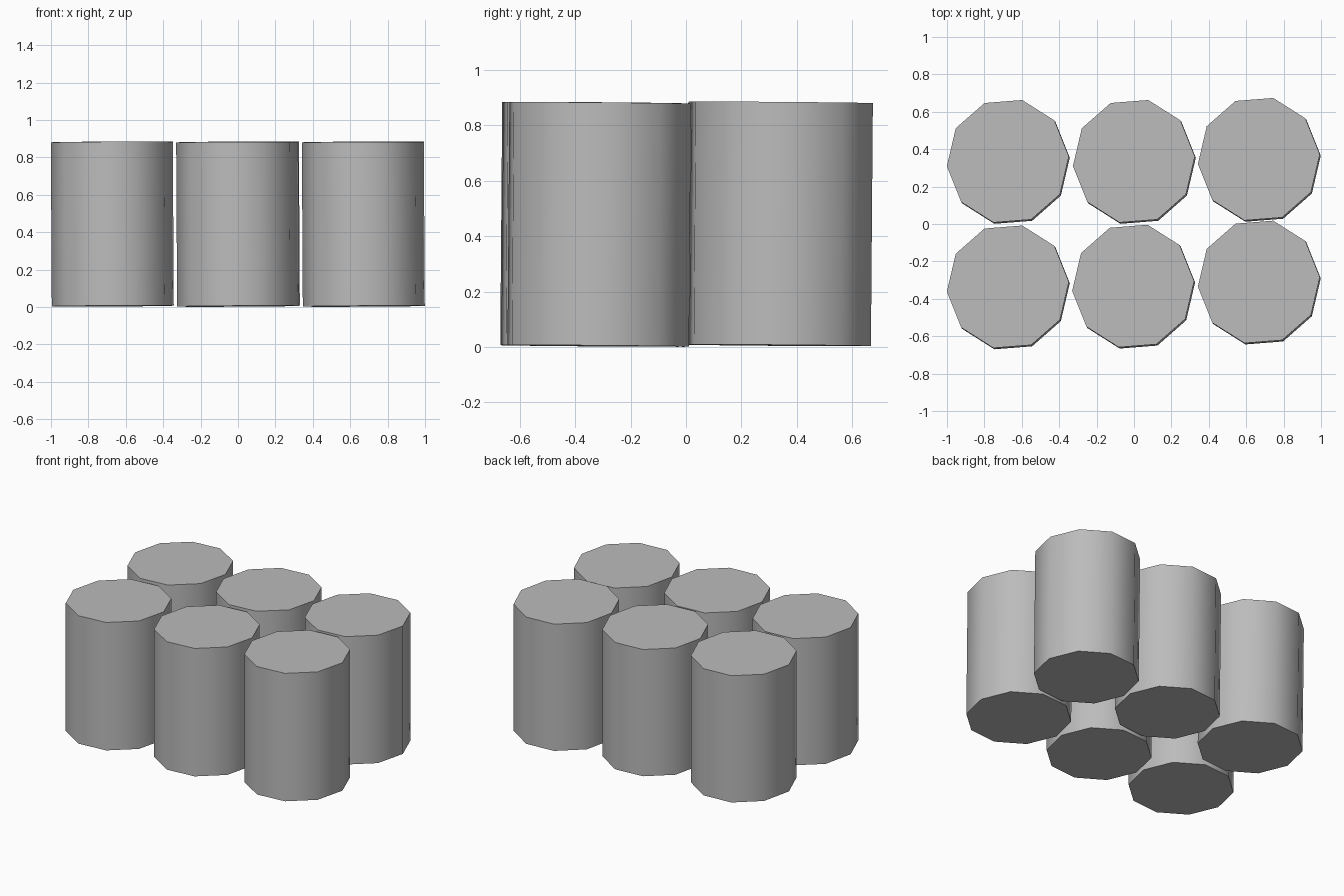
import bpy
import math
from mathutils import Matrix, Vector

if "Cube" in bpy.data.objects:
    bpy.data.objects.remove(bpy.data.objects["Cube"])

RADIUS, HEIGHT, SIDES = 0.327, 0.876, 10
DEPTH_SCALE = 1.03                             # cans are slightly deeper than wide
SPIN = math.radians(4.4)                       # turn of each ten-sided can
LEAN = Vector((-0.005, 0.007, HEIGHT)).normalized()  # slight lean of the pack

# Can centres, laid out in two rows of three
CANS = {
    "front_left_can": (-0.672, -0.339, 0.443),
    "front_middle_can": (-0.002, -0.335, 0.442),
    "front_right_can": (0.670, -0.313, 0.442),
    "back_left_can": (-0.672, 0.332, 0.444),
    "back_middle_can": (0.002, 0.332, 0.444),
    "back_right_can": (0.670, 0.343, 0.444),
}

# Mid grey finish
grey = bpy.data.materials.new("mid_grey")
grey.diffuse_color = (0.5, 0.5, 0.5, 1)
grey.use_nodes = True
grey.node_tree.nodes["Principled BSDF"].inputs["Base Color"].default_value = grey.diffuse_color


def add_can(name, centre):
    """Ten-sided can with smooth walls and crisp flat ends."""
    bpy.ops.mesh.primitive_cylinder_add(vertices=SIDES, radius=RADIUS, depth=HEIGHT)
    can = bpy.context.object
    can.name = name
    # Bring the first vertex round to +x, then apply the spin
    first = can.data.vertices[0].co
    turn = Matrix.Rotation(SPIN - math.atan2(first.y, first.x), 4, 'Z')
    deepen = Matrix.Diagonal((1, DEPTH_SCALE, 1, 1))
    tilt = Vector((0, 0, 1)).rotation_difference(LEAN).to_matrix().to_4x4()
    can.data.transform(tilt @ deepen @ turn)
    can.location = centre
    can.data.materials.append(grey)
    bpy.ops.object.shade_smooth_by_angle(angle=math.radians(50))


for name, centre in CANS.items():
    add_can(name, centre)
